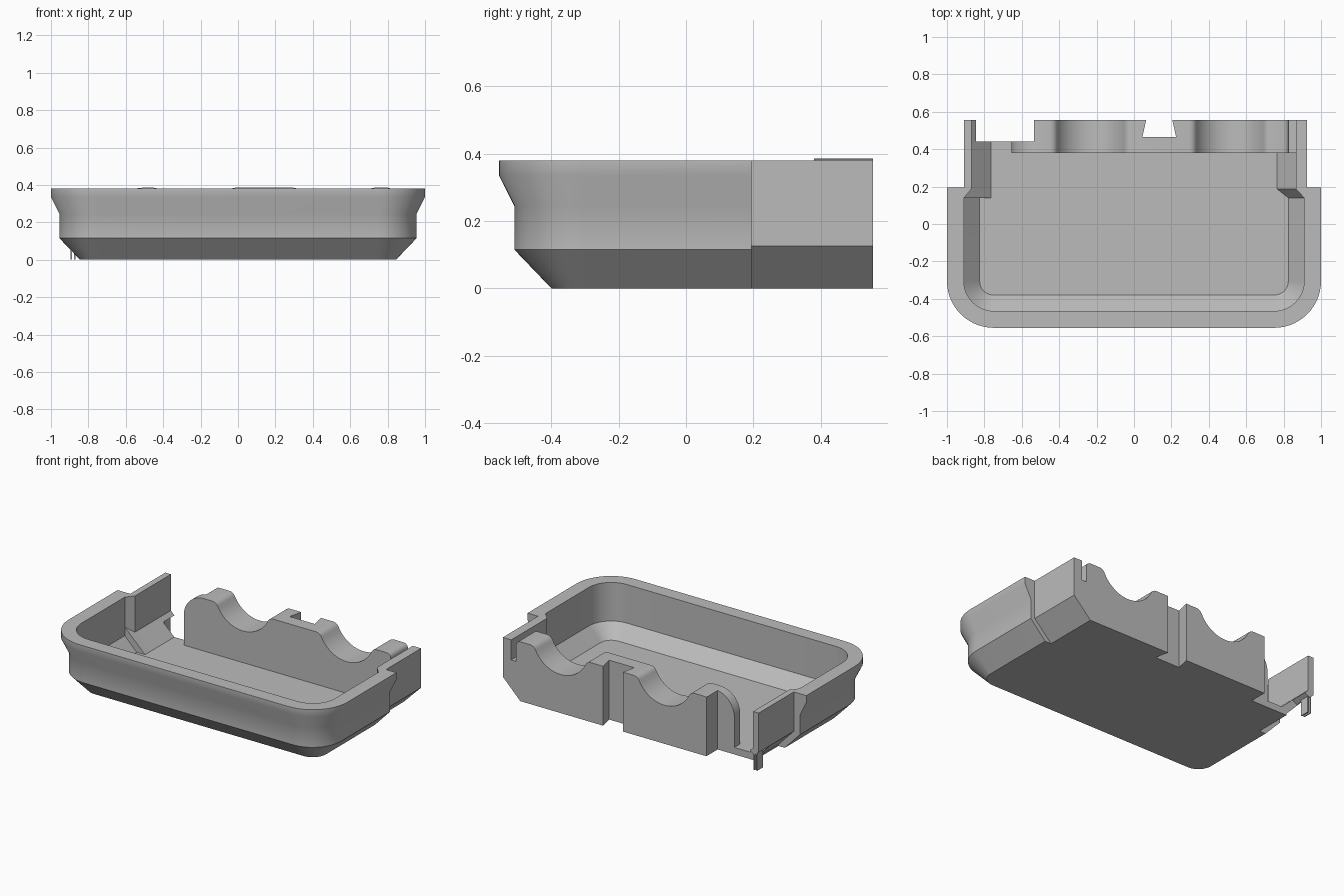
import bpy, bmesh, math

if "Cube" in bpy.data.objects:
    bpy.data.objects.remove(bpy.data.objects["Cube"])

grey = bpy.data.materials.new("plain grey")
grey.diffuse_color = (0.5, 0.5, 0.5, 1)
grey.use_nodes = True
grey.node_tree.nodes["Principled BSDF"].inputs["Base Color"].default_value = grey.diffuse_color


def finish(name, bm, smooth=True):
    bmesh.ops.recalc_face_normals(bm, faces=bm.faces)
    me = bpy.data.meshes.new(name)
    bm.to_mesh(me)
    bm.free()
    me.materials.append(grey)
    ob = bpy.data.objects.new(name, me)
    bpy.context.collection.objects.link(ob)
    if smooth:
        bpy.ops.object.select_all(action='DESELECT')
        ob.select_set(True)
        bpy.context.view_layer.objects.active = ob
        bpy.ops.object.shade_smooth_by_angle(angle=math.radians(30))
    return ob


def loft(name, sections, smooth=False):
    """Solid through closed loops of 3D points with equal counts."""
    bm = bmesh.new()
    loops = [[bm.verts.new(p) for p in s] for s in sections]
    n = len(loops[0])
    for a, b in zip(loops, loops[1:]):
        for i in range(n):
            j = (i + 1) % n
            bm.faces.new((a[i], a[j], b[j], b[i]))
    bm.faces.new(loops[0])
    bm.faces.new(loops[-1])
    return finish(name, bm, smooth)


def along_y(name, stations, smooth=False):
    """Loft (x, z) outlines placed at given y values."""
    return loft(name, [[(x, y, z) for x, z in pts] for y, pts in stations], smooth)


def box(name, x0, x1, y0, y1, z0, z1):
    pts = [(x0, z0), (x1, z0), (x1, z1), (x0, z1)]
    return along_y(name, [(y0, pts), (y1, pts)])


def arc(cx, cz, r, a0, a1, n):
    return [(cx + r * math.cos(math.radians(a0 + (a1 - a0) * i / n)),
             cz + r * math.sin(math.radians(a0 + (a1 - a0) * i / n))) for i in range(n + 1)]


def cut(ob, cutter):
    mod = ob.modifiers.new("cut", 'BOOLEAN')
    mod.operation = 'DIFFERENCE'
    mod.solver = 'EXACT'
    mod.object = cutter
    bpy.context.view_layer.objects.active = ob
    bpy.ops.object.modifier_apply(modifier=mod.name)
    bpy.data.objects.remove(cutter)


# Main tray: U-shaped rings (corner radius, height), outside then inside
CX, CY, BACK = 0.75, -0.305, 0.195
outer = [(0.095, 0), (0.205, 0.115), (0.205, 0.245), (0.25, 0.335), (0.25, 0.38)]
inner = [(0.16, 0.38), (0.16, 0.13), (0.075, 0.045)]
bm = bmesh.new()
rings = []
for r, z in outer + inner:
    pts = [(-CX - r, BACK)] + arc(-CX, CY, r, 180, 270, 14)
    pts += arc(CX, CY, r, 270, 360, 14) + [(CX + r, BACK)]
    rings.append([bm.verts.new((x, y, z)) for x, y in pts])
for a, b in zip(rings, rings[1:]):
    for i in range(len(a) - 1):
        bm.faces.new((a[i], a[i + 1], b[i + 1], b[i]))
bm.faces.new(rings[0])
bm.faces.new(rings[-1])
bm.faces.new([r[0] for r in rings] + [r[-1] for r in reversed(rings)])
finish("tray", bm)

# Floor behind the tray
box("rear_floor", -0.80, 0.80, 0.19, 0.44, 0, 0.045)

# Right rear side wall, narrowing from the tray wall
foot = [(0.765, 0), (0.80, 0), (0.925, 0.125), (0.925, 0.38)]
wide = foot + [(0.91, 0.38), (0.91, 0.13), (0.825, 0.045)]
slim = foot + [(0.865, 0.38), (0.865, 0.145), (0.765, 0.045)]
along_y("right_rear_wall", [(0.14, wide), (0.187, slim), (0.40, slim)])
box("right_rear_panel", 0.865, 0.925, 0.39, 0.555, 0.14, 0.38)

# Left rear side wall and its thin end panel
foot = [(-0.765, 0), (-0.79, 0), (-0.91, 0.125), (-0.91, 0.38)]
wide = foot + [(-0.909, 0.38), (-0.909, 0.185), (-0.765, 0.045)]
slim = foot + [(-0.87, 0.38), (-0.87, 0.145), (-0.765, 0.045)]
along_y("left_rear_wall", [(0.14, wide), (0.187, slim), (0.44, slim)])
panel = [(-0.91, 0.38), (-0.87, 0.38), (-0.87, 0.145), (-0.845, 0.12), (-0.88, 0.10), (-0.91, 0.125)]
along_y("left_end_panel", [(0.43, panel), (0.555, panel)])

# Small comb of slats under the end panel
for i, x in enumerate((-0.892, -0.874)):
    box(f"comb_slat_{i}", x - 0.004, x + 0.004, 0.49, 0.55, 0.0, 0.13)
box("comb_bar", -0.892, -0.874, 0.515, 0.53, 0.05, 0.07)


# Rear wall with two rounded cradles
TOP, R, F, TH = 0.385, 0.20, 0.043, 63.6


def cradle(c):
    half = (R + F) * math.sin(math.radians(TH))
    low = TOP - (R + F) * (1 - math.cos(math.radians(TH)))
    pts = arc(c - half, TOP - F, F, 90, 90 - TH, 5)
    pts += arc(c, low + R, R, 270 - TH, 270 + TH, 20)[1:]
    return pts + arc(c + half, TOP - F, F, 90 + TH, 90, 5)[1:]


outline = [(-0.655, 0)] + arc(-0.51, TOP - 0.145, 0.145, 180, 90, 14)
outline += cradle(-0.232) + cradle(0.512)
outline += arc(0.80, TOP - 0.03, 0.03, 90, 0, 5)
outline += [(0.83, 0.25), (0.866, 0.25), (0.866, 0.38), (0.925, 0.38), (0.925, 0.125), (0.80, 0)]
wall = along_y("rear_cradle_wall", [(0.38, outline), (0.555, outline)])

# Dovetail slot and stepped left end
slot = [(0.068, 0.57), (0.045, 0.465), (0.225, 0.465), (0.202, 0.57)]
cut(wall, loft("slot_cutter", [[(x, y, z) for x, y in slot] for z in (-0.1, 0.5)]))
cut(wall, box("end_cutter", -0.8, -0.535, 0.44, 0.6, -0.1, 0.5))
bpy.ops.object.select_all(action='DESELECT')
wall.select_set(True)
bpy.context.view_layer.objects.active = wall
bpy.ops.object.shade_smooth_by_angle(angle=math.radians(30))
